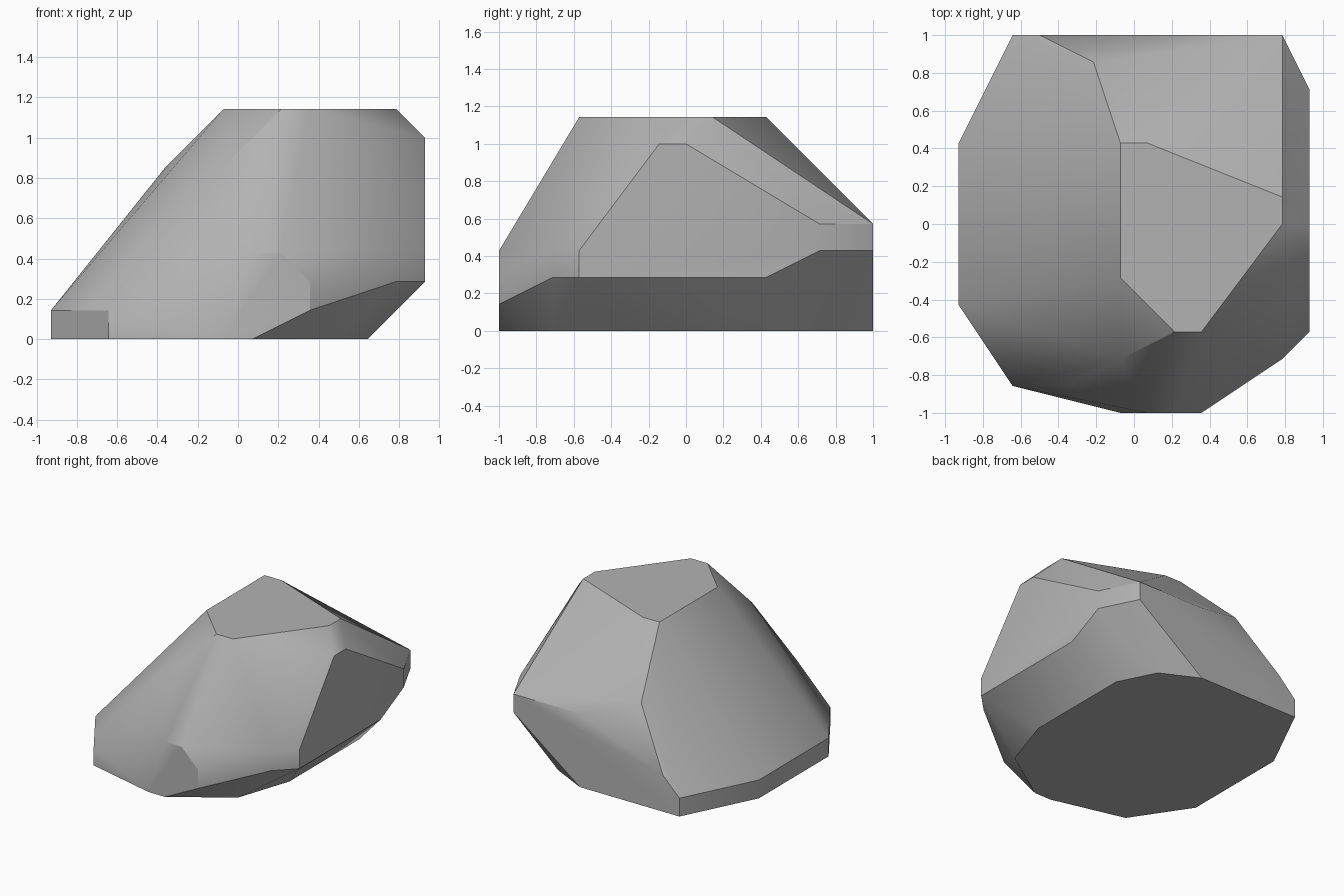
import bpy
import bmesh
from mathutils import Vector

default_cube = bpy.data.objects.get("Cube")
if default_cube:
    bpy.data.objects.remove(default_cube, do_unlink=True)

# Grey stone material
stone = bpy.data.materials.new("grey_stone")
stone.use_nodes = True
stone_grey = (0.45, 0.45, 0.45, 1)
stone.diffuse_color = stone_grey
stone.node_tree.nodes["Principled BSDF"].inputs["Base Color"].default_value = stone_grey

# The boulder is chiselled on a coarse grid: each facet is a flat outline
CELL = 1 / 7
HALF_WIDTH = 6.5
corners = []


def grid_point(x, y, z):
    corners.append(Vector((x - HALF_WIDTH, y, z)) * CELL)


def level_facet(height, outline):
    for x, y in outline:
        grid_point(x, y, height)


def front_or_back_facet(depth, outline):
    for x, z in outline:
        grid_point(x, depth, z)


def side_facet(across, outline):
    for y, z in outline:
        grid_point(across, y, z)


# Flat base, and the low upright rim along the thin side
thin_side = [(2, 7), (0, 3), (0, -3), (2, -6)]
level_facet(0, thin_side)
level_facet(1, thin_side)
level_facet(0, [(6, -7), (7, -7), (10, -5), (11, -2), (11, 4), (10, 6), (8, 7)])

# Flat top
level_facet(8, [(6, 3), (7, 3), (12, 1), (12, 0), (9, -4), (8, -4), (6, -2)])

# Steep side, front and back facets
side_facet(13, [(-4, 2), (-4, 3), (-1, 7), (0, 7), (5, 4), (5, 3), (3, 2)])
front_or_back_facet(-7, [(7, 3), (8, 3), (9, 2), (9, 1)])
front_or_back_facet(7, [(12, 4), (12, 3), (8, 4), (3, 2)])

# Loose corners where the sloping faces meet
for corner in [(12, -5, 2), (12, -5, 3), (6, -5, 6), (4, -6, 3), (5, 6, 5), (4, 1, 6)]:
    grid_point(*corner)

# Wrap the corners in a convex skin and merge the flat areas
bm = bmesh.new()
for corner in corners:
    bm.verts.new(corner)
hull = bmesh.ops.convex_hull(bm, input=bm.verts[:])
unused = {v for v in hull["geom_interior"] + hull["geom_unused"]
          if isinstance(v, bmesh.types.BMVert)}
bmesh.ops.delete(bm, geom=list(unused), context="VERTS")
bmesh.ops.dissolve_limit(bm, angle_limit=0.01, verts=bm.verts[:], edges=bm.edges[:])
bmesh.ops.recalc_face_normals(bm, faces=bm.faces[:])

mesh = bpy.data.meshes.new("boulder")
bm.to_mesh(mesh)
bm.free()
mesh.materials.append(stone)
boulder = bpy.data.objects.new("boulder", mesh)
bpy.context.collection.objects.link(boulder)

# Soft shading with crisp edges
bpy.ops.object.select_all(action="DESELECT")
boulder.select_set(True)
bpy.context.view_layer.objects.active = boulder
bpy.ops.object.shade_smooth_by_angle(angle=0.5236)
